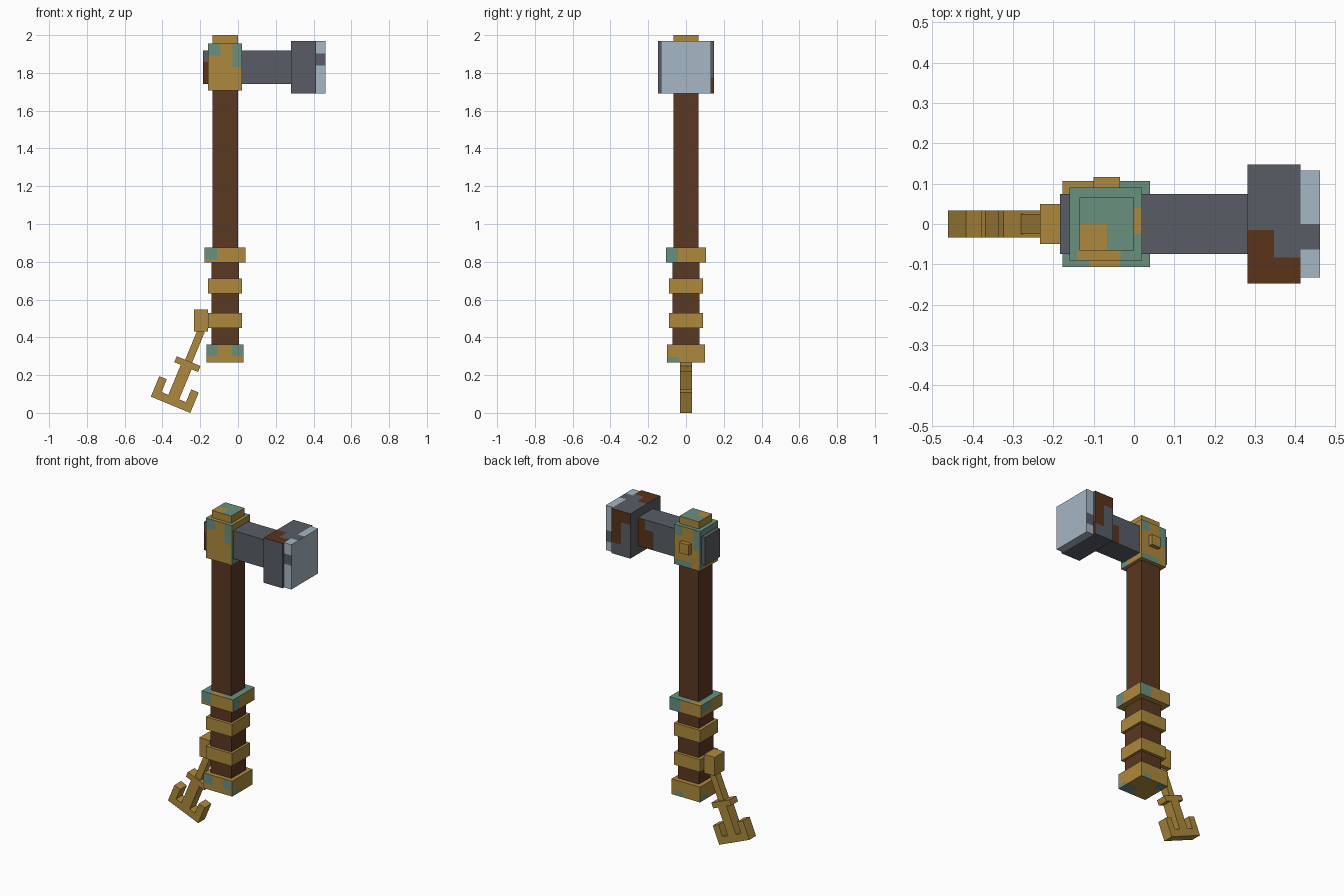
import bpy, bmesh, math
from mathutils import Vector

if "Cube" in bpy.data.objects:
    bpy.data.objects.remove(bpy.data.objects["Cube"], do_unlink=True)


def material(name, hex_code):
    # Convert a display colour to linear values
    srgb = [int(hex_code[i:i + 2], 16) / 255 for i in (0, 2, 4)]
    rgba = [c / 12.92 if c < 0.04 else ((c + 0.055) / 1.055) ** 2.4 for c in srgb] + [1]
    mat = bpy.data.materials.new(name)
    mat.use_nodes = True
    mat.diffuse_color = rgba
    mat.node_tree.nodes["Principled BSDF"].inputs["Base Color"].default_value = rgba
    return mat


BRASS = material("brass", "AE8A3C")
GREEN = material("verdigris", "68917F")
STEEL = material("dark_steel", "585D65")
LIGHT = material("pale_steel", "A5B7C4")
WOOD = material("brown_wood", "5B3822")
RUST = material("rust", "5A331A")


def finish(bm, name, mats):
    bmesh.ops.recalc_face_normals(bm, faces=bm.faces)
    mesh = bpy.data.meshes.new(name)
    bm.to_mesh(mesh)
    bm.free()
    for mat in mats:
        mesh.materials.append(mat)
    obj = bpy.data.objects.new(name, mesh)
    bpy.context.scene.collection.objects.link(obj)
    return obj


def box(name, x, half_y, z, base, patches=()):
    """Box with painted patches: (side, first axis span, second axis span, material),
    spans being fractions of the side, later patches covering earlier ones."""
    low = Vector((x[0], -half_y, z[0]))
    size = Vector((x[1], half_y, z[1])) - low
    bm = bmesh.new()
    bmesh.ops.create_cube(bm, size=1)
    for v in bm.verts:
        v.co = Vector(low[i] + size[i] * (v.co[i] + 0.5) for i in range(3))
    mats = [base]
    for side, *spans, mat in patches:
        if mat not in mats:
            mats.append(mat)
        axes = [i for i in range(3) if i != "xyz".index(side[1])]
        for axis, span in zip(axes, spans):
            normal = Vector(float(i == axis) for i in range(3))
            for f in span:
                if 0 < f < 1:
                    bmesh.ops.bisect_plane(bm, geom=bm.verts[:] + bm.edges[:] + bm.faces[:],
                                           plane_co=low + size * f, plane_no=normal)
    bmesh.ops.recalc_face_normals(bm, faces=bm.faces)
    for face in bm.faces:
        mid = face.calc_center_median() - low
        for side, *spans, mat in patches:
            n = "xyz".index(side[1])
            axes = [i for i in range(3) if i != n]
            facing = face.normal[n] * (1 if side[0] == "+" else -1) > 0.9
            if facing and all(s[0] < mid[a] / size[a] < s[1] for a, s in zip(axes, spans)):
                face.material_index = mats.index(mat)
    return finish(bm, name, mats)


ALL = (0, 1)

# Handle and grip
box("handle", (-.135, 0), .067, (.8, 1.75), WOOD)
box("grip", (-.14, .005), .072, (.3, .85), WOOD)

# Grip rings
for name, z in (("upper_grip_ring", .633), ("lower_grip_ring", .45)):
    box(name, (-.16, .02), .09, (z, z + .079), BRASS)
box("guard_ring", (-.177, .04), .107, (.797, .876), BRASS, [
    ("-y", (0, .3), (.2, 1), GREEN),
    ("+x", (0, .3), ALL, GREEN),
    ("+y", (.65, 1), ALL, GREEN),
    ("-x", (.5, 1), (.3, 1), GREEN),
    ("+z", ALL, ALL, GREEN),
    ("+z", (0, .35), (.85, 1), BRASS),
    ("+z", (.3, .65), (0, .15), BRASS),
])
box("pommel", (-.167, .03), .1, (.267, .363), BRASS, [
    ("-y", (0, .3), (.35, 1), GREEN),
    ("-y", (.68, 1), (.35, 1), GREEN),
    ("+x", (0, .32), (0, .3), GREEN),
    ("+y", (.6, .9), (0, .3), GREEN),
    ("-x", (.6, 1), (0, .3), GREEN),
    ("-z", (.6, 1), (0, .4), GREEN),
    ("-z", (0, .3), (.7, 1), GREEN),
])

# Collar, cap and rivet
box("collar", (-.16, .02), .09, (1.706, 1.955), BRASS, [
    ("-y", (0, .38), (.75, 1), GREEN),
    ("-y", (.72, 1), (.5, 1), GREEN),
    ("+y", (.7, 1), (.75, 1), GREEN),
    ("+y", (.3, 1), (0, .15), GREEN),
    ("+y", (0, .25), (.5, 1), GREEN),
    ("+x", (0, .3), (0, .5), GREEN),
    ("-x", ALL, (.85, 1), GREEN),
    ("-x", (.8, 1), ALL, GREEN),
    ("+z", ALL, ALL, GREEN),
    ("+z", (.1, .7), (0, .15), BRASS),
    ("+z", (.88, 1), (.36, .72), BRASS),
])
box("top_cap", (-.135, 0), .066, (1.94, 2), BRASS, [
    ("+z", ALL, ALL, GREEN),
    ("+z", (0, .5), (0, .5), BRASS),
])
rivet = box("back_rivet", (-.1, -.035), .02, (1.8, 1.865), BRASS)
rivet.location.y = .097

# Hammer head
box("head_shaft", (-.184, .29), .074, (1.742, 1.918), STEEL, [
    ("-y", (0, .06), (0, .65), RUST),
    ("+y", (.75, 1), (0, .65), RUST),
    ("+y", (.88, 1), (.6, 1), RUST),
])
box("hammer_block", (.281, .413), .148, (1.69, 1.97), STEEL, [
    ("+z", (0, .5), (0, .45), RUST),
    ("+z", (.5, 1), (0, .22), RUST),
    ("+y", (.5, 1), (.25, 1), RUST),
    ("+y", (0, .5), (.75, 1), RUST),
    ("+x", (.9, 1), (0, .3), RUST),
])
box("striking_plate", (.413, .462), .133, (1.69, 1.97), LIGHT, [
    ("-y", ALL, (.53, .76), STEEL),
    ("+z", ALL, (.26, .5), STEEL),
    ("+y", ALL, (.2, .45), STEEL),
])

# Hanging anchor charm, tilted below its clasp
box("charm_clasp", (-.233, -.16), .049, (.43, .547), BRASS)
half = [(.113, 0), (.113, .117), (.07, .117), (.07, .044), (.031, .044),
        (.031, .216), (.068, .216), (.068, .25), (.02, .25)]
outline = half + [(-u, v) for u, v in reversed(half)]
bm = bmesh.new()
face = bm.faces.new([bm.verts.new((u, -.033, v)) for u, v in outline])
ext = bmesh.ops.extrude_face_region(bm, geom=[face])
moved = [g for g in ext["geom"] if isinstance(g, bmesh.types.BMVert)]
bmesh.ops.translate(bm, verts=moved, vec=(0, .066, 0))
charm = finish(bm, "anchor_charm", [BRASS])
stem = box("charm_stem", (-.02, .02), .025, (.24, .425), BRASS)
for part in (charm, stem):
    part.location = (-.357, 0, .043)
    part.rotation_euler.y = math.radians(22.5)
